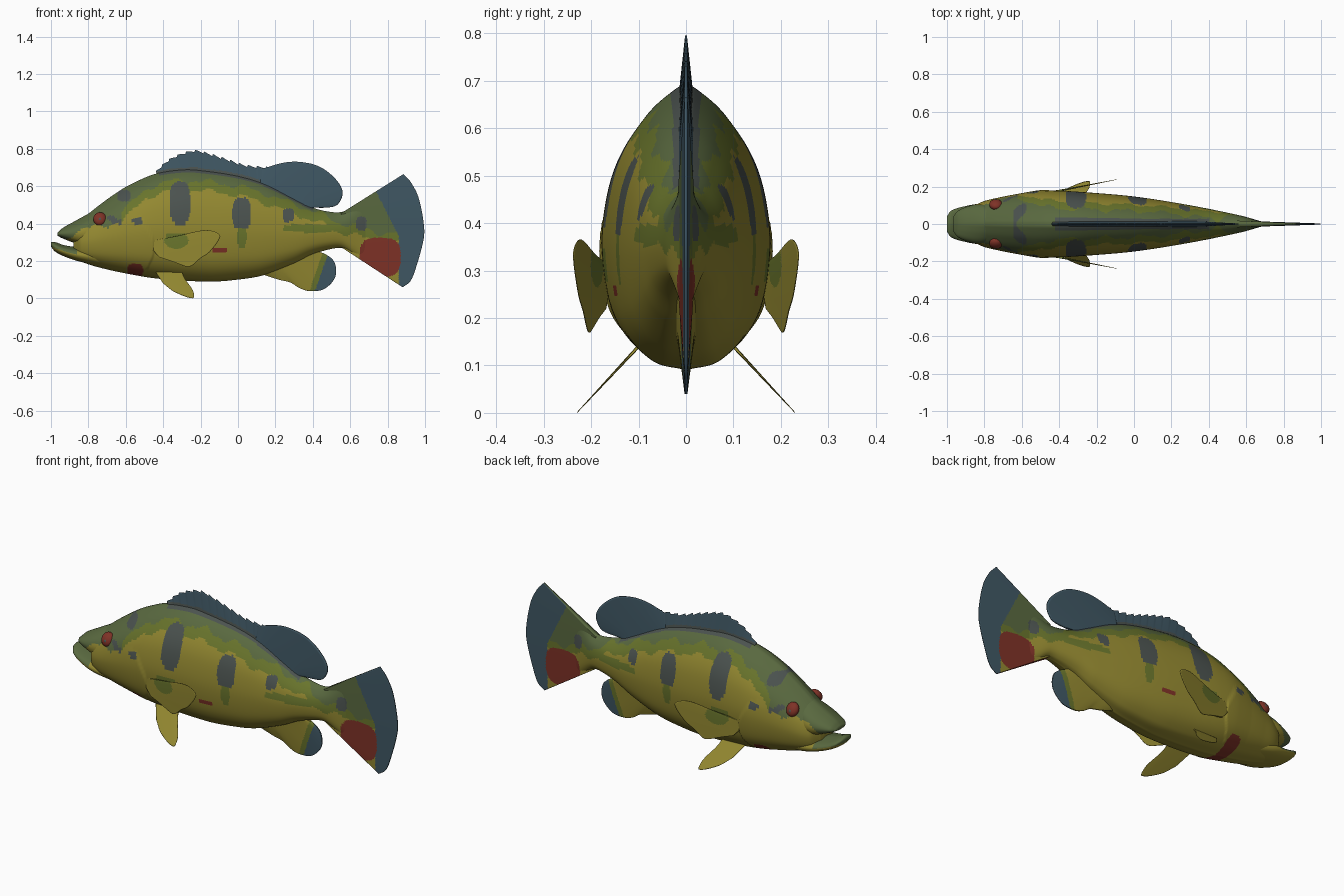
import bpy, bmesh, math
from mathutils import Vector

if "Cube" in bpy.data.objects:
    bpy.data.objects.remove(bpy.data.objects["Cube"])

COLOURS = [("belly_yellow", (0.29, 0.245, 0.03)), ("back_green", (0.10, 0.14, 0.05)),
           ("leaf_green", (0.14, 0.175, 0.025)), ("bar_grey", (0.07, 0.085, 0.078)),
           ("fin_slate", (0.05, 0.095, 0.125)), ("red", (0.21, 0.032, 0.02))]
YELLOW, GREEN, LEAF, GREY, SLATE, RED = range(6)
MATS = []
for n, c in COLOURS:
    m = bpy.data.materials.new(n)
    m.diffuse_color = (*c, 1)
    m.use_nodes = True
    m.node_tree.nodes["Principled BSDF"].inputs["Base Color"].default_value = m.diffuse_color
    MATS.append(m)


def curve(pts, x):
    """Smooth curve value through (x, value) points."""
    if x <= pts[0][0]:
        return pts[0][1]
    if x >= pts[-1][0]:
        return pts[-1][1]
    i = next(k for k in range(len(pts) - 1) if x <= pts[k + 1][0])

    def slope(k):
        a, b = pts[max(k - 1, 0)], pts[min(k + 1, len(pts) - 1)]
        return (b[1] - a[1]) / (b[0] - a[0])
    (x0, y0), (x1, y1) = pts[i], pts[i + 1]
    h = x1 - x0
    t = (x - x0) / h
    return (y0 * (1 + 2 * t) * (1 - t) ** 2 + slope(i) * h * t * (1 - t) ** 2
            + y1 * t * t * (3 - 2 * t) + slope(i + 1) * h * t * t * (t - 1))


def along(pts, t):
    """Point at fraction t of the length of a smooth path."""
    d = [0]
    for a, b in zip(pts, pts[1:]):
        d.append(d[-1] + math.dist(a, b))
    s = t * d[-1]
    return [curve([(d[i], p[k]) for i, p in enumerate(pts)], s) for k in (0, 1)]


def finish(name, bm, paint):
    bmesh.ops.recalc_face_normals(bm, faces=bm.faces)
    for f in bm.faces:
        f.smooth = True
        c = f.calc_center_median()
        f.material_index = paint(c.x, c.z)
    me = bpy.data.meshes.new(name)
    bm.to_mesh(me)
    bm.free()
    for m in MATS:
        me.materials.append(m)
    ob = bpy.data.objects.new(name, me)
    bpy.context.collection.objects.link(ob)
    return ob


def bridge(bm, rings):
    n = len(rings[0])
    for a, b in zip(rings, rings[1:]):
        for j in range(n):
            k = (j + 1) % n
            bm.faces.new((a[j], a[k], b[k], b[j]))
    bm.faces.new(rings[0])
    bm.faces.new(rings[-1])


# half cross-section: path of (width fraction, height fraction), top to bottom
SECTION = [(0, 1), (.1, .995), (.5, .89), (.87, .70), (1, .45), (.87, .19), (.47, .04), (0, 0)]


def loft(name, x0, x1, steps, top, bot, wid, paint, gill=False, half=30):
    bm = bmesh.new()
    sec = [along(SECTION, j / half) for j in range(half + 1)]
    sec += [(-w, h) for w, h in sec[-2:0:-1]]
    rings = []
    for i in range(steps + 1):
        x = x0 + (x1 - x0) * i / steps
        t, b, w = curve(top, x), curve(bot, x), curve(wid, x)
        ring = []
        for sw, sh in sec:
            y, z = sw * w, b + sh * (t - b)
            # raised gill cover with a curved rear edge
            if gill and .14 < z < .43 and -.62 < x < -.45 - 3 * (z - .27) ** 2:
                y += math.copysign(.006 * (x + .62) / .17, y)
            ring.append(bm.verts.new((x, y, z)))
        rings.append(ring)
    bridge(bm, rings)
    return finish(name, bm, paint)


def fin(name, base, edge, t0, t1, paint, n=48, m=24, off=None, side=1, spikes=0):
    """Wedge-shaped fin spanning a base path and an edge path."""
    bm = bmesh.new()
    rings = []
    for i in range(n + 1):
        a, e = along(base, i / n), along(edge, i / n)
        if spikes:
            e[1] += .014 * (1 - (i / n * spikes) % 1) - .007
        col = []
        for j in range(m + 1):
            v = j / m
            x, z = a[0] + (e[0] - a[0]) * v, a[1] + (e[1] - a[1]) * v
            col.append((x, off(x, z) if off else 0, z, t0 + (t1 - t0) * v))
        ring = [bm.verts.new((x, side * y + t, z)) for x, y, z, t in col]
        ring += [bm.verts.new((x, side * y - t, z)) for x, y, z, t in reversed(col)]
        rings.append(ring)
    bridge(bm, rings)
    return finish(name, bm, paint)


# colour pattern of the flank: centre, radii, colour
SPOTS = [(-.31, .51, .055, .115, GREY), (.02, .455, .05, .085, GREY), (.02, .33, .025, .055, LEAF),
         (.27, .445, .03, .035, GREY), (.66, .40, .028, .038, GREY), (-.61, .55, .035, .03, GREY),
         (-.65, .41, .03, .013, GREY), (-.54, .415, .03, .016, GREY), (-.68, .43, .02, .012, GREY),
         (-.55, .15, .042, .035, RED), (-.10, .26, .04, .011, RED), (.76, .22, .11, .105, RED),
         (-.33, .31, .06, .04, LEAF), (.38, .375, .14, .022, LEAF)]
YELLOW_TOP = [(-1, .26), (-.93, .30), (-.85, .37), (-.7, .385), (-.58, .45), (-.48, .54), (-.3, .58),
              (0, .55), (.2, .49), (.35, .435), (.45, .40), (.52, .36), (.62, .34), (.75, .30)]


def skin(x, z):
    for cx, cz, rx, rz, c in SPOTS:
        if abs((x - cx) / rx) ** 3 + abs((z - cz) / rz) ** 3 < 1:
            return c
    if x > .86 - .5 * max(0, z - .33):
        return SLATE
    if -.42 < x < .4 and z > curve(TOP, x) - .015:
        return GREY
    line = curve(YELLOW_TOP, x) + .012 * math.sin(x * 31) + .006 * math.sin(x * 73)
    if z < line:
        return YELLOW
    return LEAF if x > -.62 and z < line + .05 else GREEN


# body
TOP = [(-.88, .39), (-.84, .42), (-.74, .50), (-.645, .568), (-.58, .607), (-.445, .665), (-.3, .688),
       (-.2, .685), (0, .655), (.15, .61), (.3, .535), (.4, .485), (.5, .462), (.56, .464), (.62, .492), (.7, .54)]
BOT = [(-.88, .22), (-.84, .197), (-.74, .165), (-.58, .13), (-.42, .105), (-.15, .09), (.01, .102),
       (.14, .125), (.3, .185), (.4, .235), (.5, .265), (.56, .268), (.62, .235), (.7, .185)]
WID = [(-.88, .05), (-.84, .105), (-.72, .142), (-.53, .174), (-.42, .178), (-.29, .172), (0, .147),
       (.3, .10), (.57, .045), (.66, .02), (.7, .008)]
loft("body", -.88, .70, 300, TOP, BOT, WID, skin, gill=True, half=60)

# open jaws, tapering into the head
loft("upper_jaw", -.965, -.76, 40, [(-.965, .352), (-.94, .375), (-.875, .412), (-.76, .475)],
     [(-.965, .335), (-.94, .322), (-.88, .298), (-.76, .25)],
     [(-.965, .04), (-.945, .068), (-.88, .097), (-.82, .108), (-.76, .10)], skin)
loft("lower_jaw", -1.0, -.72, 50, [(-1, .302), (-.98, .302), (-.93, .285), (-.86, .275), (-.72, .27)],
     [(-1, .278), (-.98, .252), (-.93, .225), (-.85, .198), (-.72, .17)],
     [(-1, .04), (-.98, .07), (-.9, .096), (-.82, .108), (-.72, .10)],
     lambda x, z: GREEN if z > .275 - .3 * (x + 1) and x < -.86 else YELLOW)

# tail fin
fin("tail_fin", [(.55, .455), (.55, .275)],
    [(.885, .665), (.925, .62), (.965, .54), (.993, .40), (.993, .32), (.95, .16), (.92, .09), (.88, .06)],
    .018, .003, skin, n=100, m=90)

# back fins
fin("spiny_back_fin", [(-.43, .655), (-.2, .665), (0, .635), (.2, .57)],
    [(-.44, .675), (-.375, .735), (-.3, .772), (-.23, .788), (-.15, .77), (-.07, .745), (.04, .71), (.2, .695)],
    .016, .002, lambda x, z: GREY if z < curve(TOP, x) + .012 else SLATE, n=140, m=16, spikes=14)
fin("soft_back_fin", [(.12, .60), (.24, .54), (.33, .50), (.38, .475)],
    [(.12, .69), (.24, .725), (.33, .73), (.435, .705), (.525, .635), (.56, .565), (.53, .50), (.46, .485), (.38, .49)],
    .016, .003, lambda x, z: SLATE)

# anal fin
fin("anal_fin", [(.14, .15), (.24, .18), (.34, .23), (.42, .27)],
    [(.14, .125), (.22, .10), (.28, .085), (.33, .055), (.38, .04), (.46, .05), (.52, .115), (.515, .195), (.46, .24), (.42, .24)],
    .022, .003, lambda x, z: SLATE if x + .35 * (.15 - z) > .45 else
    LEAF if x + .35 * (.15 - z) > .42 else YELLOW, n=80, m=50)

for side, label in ((-1, "near"), (1, "far")):
    # side fins
    fin("side_fin_" + label, [(-.45, .31), (-.46, .27), (-.42, .22)],
        [(-.32, .335), (-.18, .365), (-.12, .355), (-.095, .33), (-.15, .25), (-.20, .215), (-.26, .17), (-.33, .19)],
        .006, .001, lambda x, z: LEAF if ((x + .33) / .065) ** 2 + ((z - .31) / .045) ** 2 < 1 else YELLOW,
        off=lambda x, z: .168 + (x + .45) * .195, side=side, n=60, m=36)
    # belly fins
    fin("belly_fin_" + label, [(-.44, .14), (-.30, .15)],
        [(-.40, .08), (-.34, .035), (-.24, .001), (-.24, .04), (-.29, .11)],
        .005, .001, lambda x, z: YELLOW, off=lambda x, z: .10 + (.14 - z) * .93, side=side)
    # flattened eyes with dark pupils, tilted to follow the head
    for part, r, y, mat in (("eye", .036, .104, RED), ("pupil", .013, .122, GREY)):
        bm = bmesh.new()
        bmesh.ops.create_uvsphere(bm, u_segments=24, v_segments=12, radius=r)
        for v in bm.verts:
            v.co = Vector((v.co.x - .738, side * (y + v.co.y * .75 - v.co.z * .3), v.co.z + .425))
        finish(part + "_" + label, bm, lambda x, z, mat=mat: mat)
